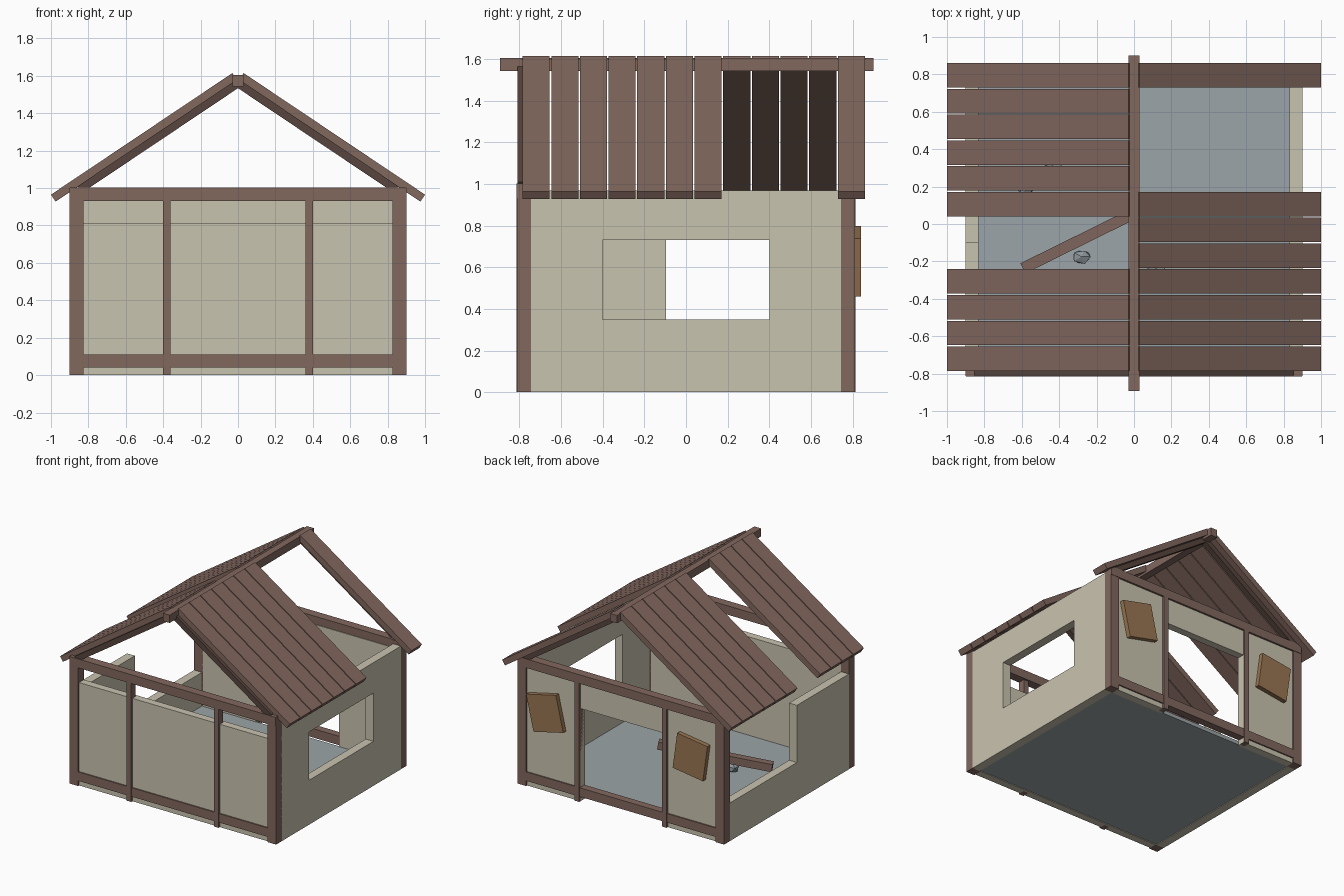
import bpy, bmesh, math, random
from mathutils import Vector, Matrix

if "Cube" in bpy.data.objects:
    bpy.data.objects.remove(bpy.data.objects["Cube"])

random.seed(4)


def material(name, r, g, b):
    m = bpy.data.materials.new(name)
    lin = [((c / 255 + 0.055) / 1.055) ** 2.4 for c in (r, g, b)]
    m.diffuse_color = (*lin, 1)
    m.use_nodes = True
    m.node_tree.nodes["Principled BSDF"].inputs["Base Color"].default_value = m.diffuse_color
    return m


WOOD = material("weathered_wood", 130, 104, 95)
DARK = material("dark_wood", 88, 69, 62)
PLASTER = material("plaster", 201, 195, 175)
STONE = material("floor_stone", 156, 165, 168)
SHUTTER = material("shutter_wood", 154, 118, 82)
RUBBLE = material("rubble_grey", 140, 150, 155)


def finish(name, bm, mat):
    bmesh.ops.recalc_face_normals(bm, faces=bm.faces)
    me = bpy.data.meshes.new(name)
    bm.to_mesh(me)
    bm.free()
    me.materials.append(mat)
    ob = bpy.data.objects.new(name, me)
    bpy.context.collection.objects.link(ob)
    return ob


def prisms(name, profiles, lo, hi, mat, axis="y"):
    """Extrude flat profiles: (x, z) along y, or (y, z) along x."""
    bm = bmesh.new()
    for pts in profiles:
        if axis == "y":
            vs = [bm.verts.new((a, lo, b)) for a, b in pts]
            step = Vector((0, hi - lo, 0))
        else:
            vs = [bm.verts.new((lo, a, b)) for a, b in pts]
            step = Vector((hi - lo, 0, 0))
        f = bm.faces.new(vs)
        ext = bmesh.ops.extrude_face_region(bm, geom=[f], use_keep_orig=True)
        bmesh.ops.translate(bm, vec=step, verts=[
            g for g in ext["geom"] if isinstance(g, bmesh.types.BMVert)])
    return finish(name, bm, mat)


def rect(a0, a1, b0, b1):
    return [(a0, b0), (a1, b0), (a1, b1), (a0, b1)]


def box(name, x0, x1, y0, y1, z0, z1, mat):
    return prisms(name, [rect(x0, x1, z0, z1)], y0, y1, mat)


# Floor slab
box("floor", -0.835, 0.835, -0.745, 0.745, 0.005, 0.035, STONE)

# Timber frame, front and back
for side, s in (("front", -1), ("back", 1)):
    def yy(a, b):
        return min(s * a, s * b), max(s * a, s * b)
    for lr, t in (("left", -1), ("right", 1)):
        x0, x1 = sorted((t * 0.825, t * 0.9))
        box(f"{side}_{lr}_corner_post", x0, x1, *yy(0.74, 0.812), 0, 1.0, WOOD)
        x0, x1 = sorted((t * 0.36, t * 0.402))
        box(f"{side}_{lr}_stud", x0, x1, *yy(0.76, 0.815), 0, 0.94, WOOD)
    box(f"{side}_top_beam", -0.898, 0.898, *yy(0.745, 0.815), 0.932, 1.002, WOOD)
    box(f"{side}_bottom_beam", -0.83, 0.83, *yy(0.75, 0.81), 0.04, 0.11, WOOD)

# Front wall stops short of the beam
box("front_wall", -0.83, 0.83, -0.80, -0.74, 0, 0.81, PLASTER)

# Back wall with doorway
prisms("back_wall", [[(-0.83, 0), (-0.36, 0), (-0.36, 0.73), (0.36, 0.73),
                      (0.36, 0), (0.83, 0), (0.83, 0.94), (-0.83, 0.94)]],
       0.74, 0.80, PLASTER)

# Right wall with window, as two C-shaped halves
prisms("right_wall", [[(0, 0), (s * 0.745, 0), (s * 0.745, 0.97), (0, 0.97),
                       (0, 0.73), (s * 0.4, 0.73), (s * 0.4, 0.35), (0, 0.35)]
                      for s in (-1, 1)], 0.832, 0.9, PLASTER, "x")

# Left wall, broken down to a low part
prisms("left_wall", [[(-0.745, 0), (0.745, 0), (0.745, 0.30), (-0.095, 0.30),
                      (-0.095, 0.75), (-0.745, 0.75)]], -0.9, -0.832, PLASTER, "x")

# Roof geometry: slope direction (down, outward) and its normal
ANG = math.atan2(0.65, 0.97)
C, S = math.cos(ANG), math.sin(ANG)
T = 0.045


def slope_bar(t, x_low, x_high, top, thick):
    """Bar parallel to the roof, with its top face 'top' below the board face."""
    out = []
    for x, d in ((x_low, top), (x_high, top), (x_high, top + thick), (x_low, top + thick)):
        z = 0.965 + (1 - x) * S / C
        out.append((t * (x - S * d), z - C * d))
    return out


# Roof boards, some missing
for side, t, missing in (("right", 1, (7, 8, 9, 10)), ("left", -1, (4, 5))):
    for i in range(12):
        if i in missing:
            continue
        yc = -0.72 + i * 0.1377
        prisms(f"{side}_roof_board_{i + 1}", [slope_bar(t, 1.0, 0.03, 0, T)],
               yc - 0.065, yc + 0.065, WOOD)
    # Dark gable rafters under the boards
    for fb, y0, y1 in (("front", -0.81, -0.765), ("back", 0.765, 0.81)):
        prisms(f"{fb}_{side}_rafter", [slope_bar(t, 0.88, 0.04, T - 0.003, 0.042)],
               y0, y1, DARK)

# Ridge beam
box("ridge_beam", -0.03, 0.03, -0.893, 0.9, 1.543, 1.605, WOOD)

# Crooked shutters hanging on the back
for name, cx, cz, deg in (("right", 0.643, 0.63, -13), ("left", -0.623, 0.625, 8)):
    r = Matrix.Rotation(math.radians(deg), 2)
    pts = [r @ Vector(p) + Vector((cx, cz)) for p in rect(-0.133, 0.133, -0.143, 0.143)]
    prisms(f"{name}_shutter", [[tuple(p) for p in pts]], 0.805, 0.84, SHUTTER)

# Fallen beam inside
a, b = Vector((-0.59, -0.235, 0.13)), Vector((0.15, 0.13, 0.25))
beam = box("fallen_beam", -(b - a).length / 2, (b - a).length / 2,
           -0.03, 0.03, -0.03, 0.03, WOOD)
d = b - a
beam.rotation_euler = (0, -math.atan2(d.z, math.hypot(d.x, d.y)), math.atan2(d.y, d.x))
beam.location = (a + b) / 2

# Rubble on the floor
for i, (x, y, r) in enumerate(((-0.28, -0.175, 0.055), (0.12, -0.24, 0.05),
                               (-0.43, 0.31, 0.05), (-0.58, 0.18, 0.04))):
    bm = bmesh.new()
    bmesh.ops.create_icosphere(bm, subdivisions=1, radius=r)
    for v in bm.verts:
        v.co *= random.uniform(0.85, 1.1)
        v.co.y *= 0.75
        v.co.z *= 0.7
    rock = finish(f"rubble_{i + 1}", bm, RUBBLE)
    rock.location = (x, y, 0.035 + r * 0.45)
